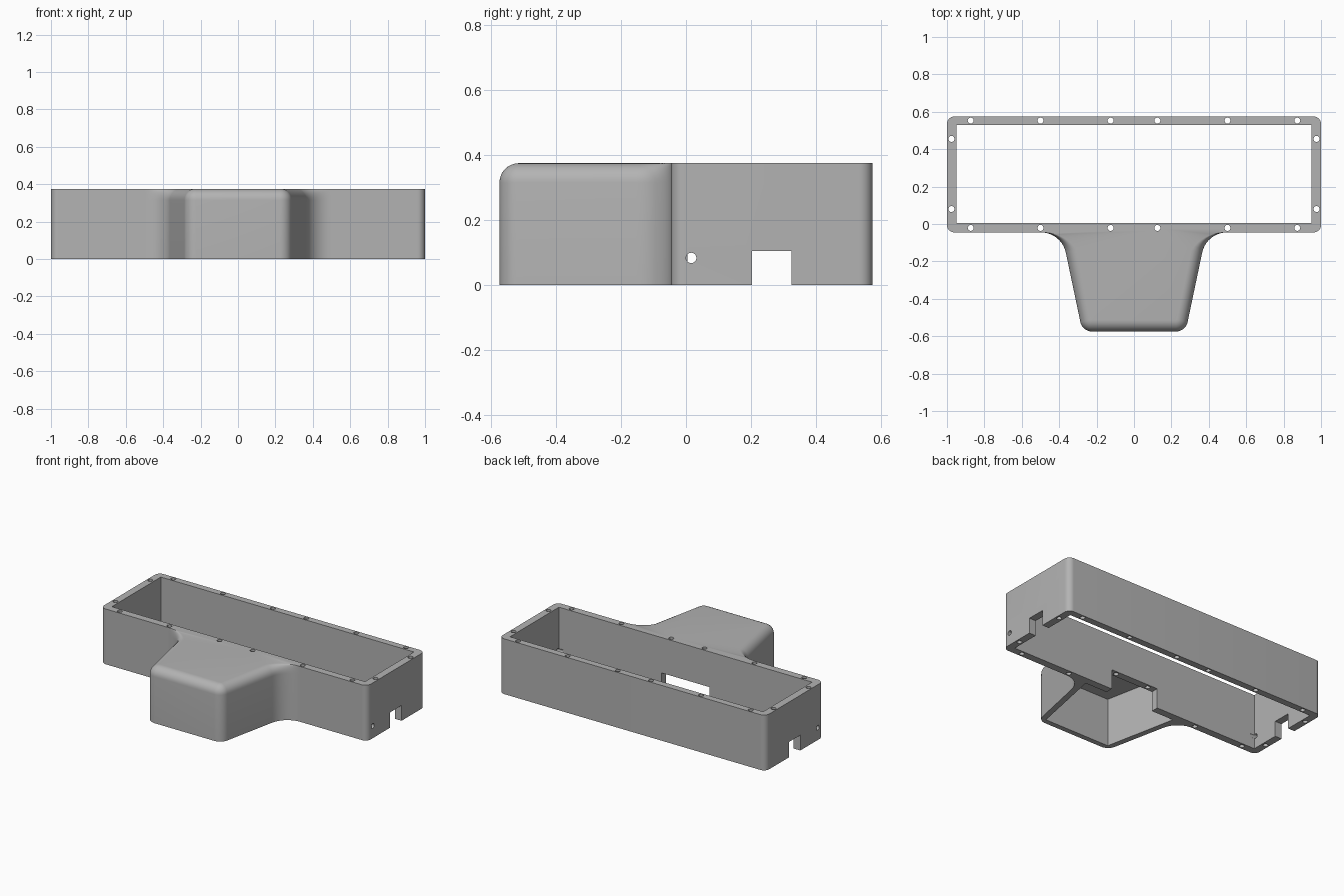
import bpy, bmesh, math
from mathutils import Vector

if "Cube" in bpy.data.objects:
    bpy.data.objects.remove(bpy.data.objects["Cube"])

HEIGHT, WALL_Y, ROUND = 0.375, -0.045, 0.06

grey = bpy.data.materials.new("plain grey")
grey.use_nodes = True
colour = (0.45, 0.45, 0.45, 1)
grey.diffuse_color = colour
grey.node_tree.nodes["Principled BSDF"].inputs["Base Color"].default_value = colour


def make_object(name, bm):
    bmesh.ops.recalc_face_normals(bm, faces=bm.faces)
    mesh = bpy.data.meshes.new(name)
    bm.to_mesh(mesh)
    bm.free()
    mesh.materials.append(grey)
    obj = bpy.data.objects.new(name, mesh)
    bpy.context.collection.objects.link(obj)
    return obj


def loft(bm, layers):
    rings = [[bm.verts.new(p) for p in layer] for layer in layers]
    for low, high in zip(rings, rings[1:]):
        for i in range(len(low)):
            j = (i + 1) % len(low)
            bm.faces.new((low[i], low[j], high[j], high[i]))
    bm.faces.new(rings[0][::-1])
    bm.faces.new(rings[-1])


def prism(bm, points, z0, z1):
    loft(bm, [[(x, y, z) for x, y in points] for z in (z0, z1)])


def box(bm, x0, x1, y0, y1, z0, z1):
    prism(bm, [(x0, y0), (x1, y0), (x1, y1), (x0, y1)], z0, z1)


def cylinder(bm, centre, radius, axis, length):
    side = Vector((0, 1, 0))
    up = axis.cross(side)
    angles = [math.tau * i / 24 for i in range(24)]
    ring = [centre + radius * (side * math.cos(a) + up * math.sin(a)) for a in angles]
    loft(bm, [[p + axis * s * length / 2 for p in ring] for s in (-1, 1)])


def filleted(corners, steps=10):
    """Round each corner; return (point, inward normal) pairs."""
    result = []
    for i, (x, y, r) in enumerate(corners):
        p = Vector((x, y))
        a = (Vector(corners[i - 1][:2]) - p).normalized()
        b = (Vector(corners[(i + 1) % len(corners)][:2]) - p).normalized()
        half = a.angle(b) / 2
        convex = a.x * b.y - a.y * b.x < 0
        centre = p + (a + b).normalized() * r / math.sin(half)
        start = p + a * r / math.tan(half) - centre
        end = p + b * r / math.tan(half) - centre
        sweep = math.pi - 2 * half
        for k in range(steps + 1):
            t = k / steps
            v = (start * math.sin((1 - t) * sweep) + end * math.sin(t * sweep)) / math.sin(sweep)
            result.append((centre + v, -v.normalized() if convex else v.normalized()))
    return result


# Solid housing: long frame and front bump in one outline, bump top rounded over
half = [(0.276, -0.575, 0.065), (0.387, WALL_Y, 0.136), (1, WALL_Y, 0.04), (1, 0.575, 0.04)]
outline = filleted(half + [(-x, y, r) for x, y, r in reversed(half)])
levels = [(0, 0)]
for k in range(9):
    a = math.pi / 2 * k / 8
    levels.append((HEIGHT - ROUND + ROUND * math.sin(a), ROUND * (1 - math.cos(a))))
layers = []
for z, inset in levels:
    layer = []
    for p, n in outline:
        fade = min(1, max(0, (WALL_Y - p.y) / 0.107))
        q = p + n * inset * fade
        layer.append((q.x, q.y, z))
    layers.append(layer)
bm = bmesh.new()
loft(bm, layers)
housing = make_object("housing", bm)

# Cutters: main opening and bump cavity
bm = bmesh.new()
box(bm, -0.95, 0.95, 0.005, 0.53, -0.1, 0.5)
prism(bm, [(-0.245, -0.54), (0.245, -0.54), (0.345, WALL_Y), (-0.345, WALL_Y)], -0.1, 0.325)
cutters = [make_object("cavity_cutter", bm)]

# Cutters: rectangular notches in the ends and the front wall
bm = bmesh.new()
for s in (-1, 1):
    box(bm, s - 0.08, s + 0.08, 0.203, 0.325, -0.1, 0.104)
box(bm, -0.18, 0.18, -0.06, 0.03, -0.1, 0.135)
cutters.append(make_object("notch_cutter", bm))

# Cutters: screw holes through the rim and a round hole in each end
bm = bmesh.new()
Z, X = Vector((0, 0, 1)), Vector((1, 0, 0))
for s in (-1, 1):
    for x in (0.125, 0.5, 0.873):
        for y in (-0.021, 0.553):
            cylinder(bm, Vector((s * x, y, 0.2)), 0.016, Z, 1)
    for y in (0.08, 0.455):
        cylinder(bm, Vector((s * 0.976, y, 0.2)), 0.016, Z, 1)
    cylinder(bm, Vector((s, 0.016, 0.083)), 0.016, X, 0.16)
cutters.append(make_object("hole_cutter", bm))

for cutter in cutters:
    mod = housing.modifiers.new(cutter.name, "BOOLEAN")
    mod.operation, mod.solver, mod.object = "DIFFERENCE", "EXACT", cutter

# Bake the cuts and drop the cutters
bpy.context.view_layer.update()
graph = bpy.context.evaluated_depsgraph_get()
cut_mesh = bpy.data.meshes.new_from_object(housing.evaluated_get(graph))
housing.modifiers.clear()
housing.data = cut_mesh
for cutter in cutters:
    bpy.data.objects.remove(cutter)

bpy.ops.object.select_all(action="DESELECT")
housing.select_set(True)
bpy.context.view_layer.objects.active = housing
bpy.ops.object.shade_smooth_by_angle(angle=math.radians(30))
